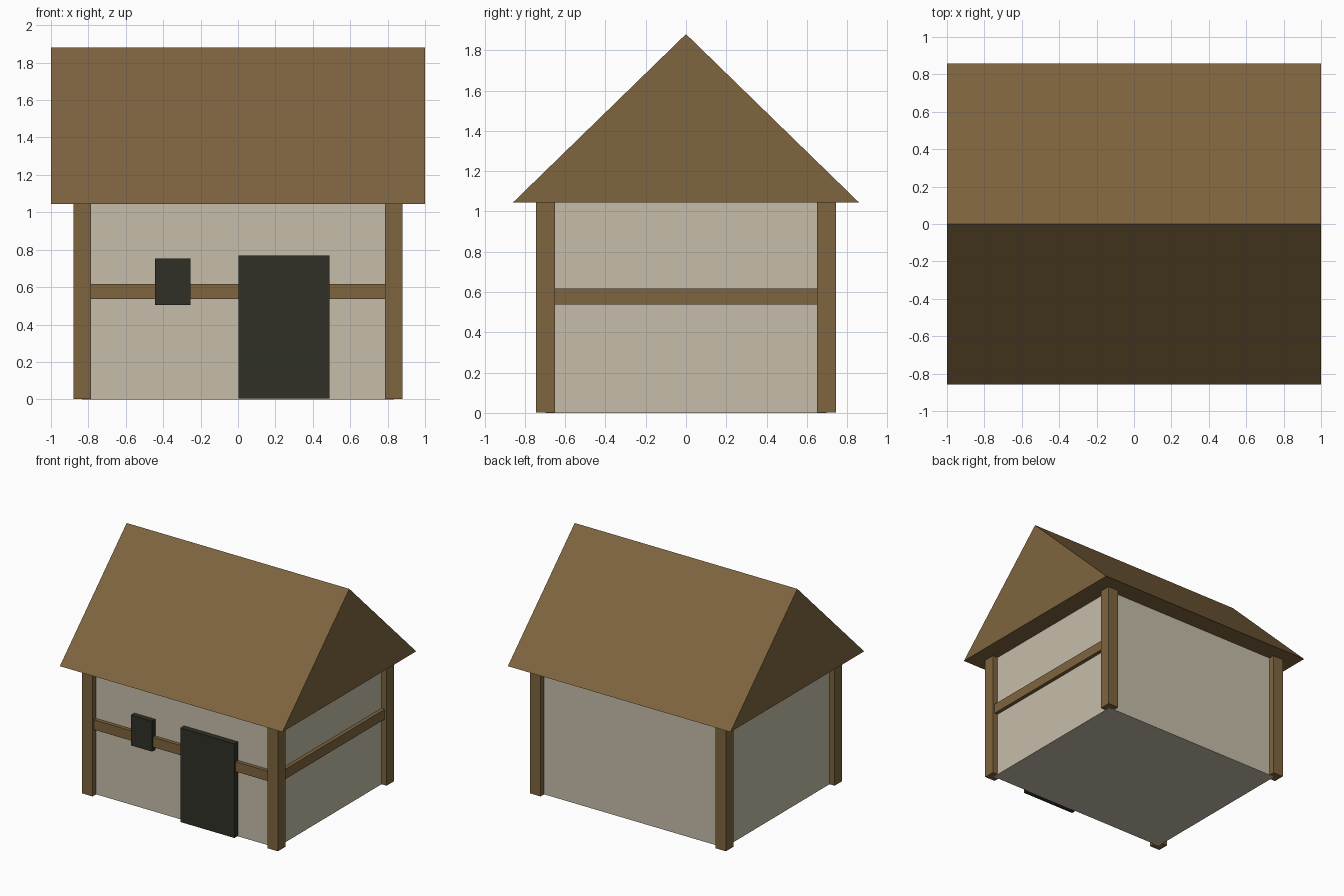
import bpy
import bmesh

if "Cube" in bpy.data.objects:
    bpy.data.objects.remove(bpy.data.objects["Cube"])


def material(name, color):
    m = bpy.data.materials.new(name)
    m.diffuse_color = (*color, 1.0)
    m.use_nodes = True
    m.node_tree.nodes["Principled BSDF"].inputs["Base Color"].default_value = m.diffuse_color
    return m


TIMBER = material("brown timber", (0.21, 0.128, 0.050))
PLASTER = material("pale plaster", (0.565, 0.515, 0.405))
DARK = material("dark green black", (0.030, 0.030, 0.020))


def finish(name, bm, mat):
    bmesh.ops.recalc_face_normals(bm, faces=bm.faces[:])
    mesh = bpy.data.meshes.new(name)
    bm.to_mesh(mesh)
    bm.free()
    mesh.materials.append(mat)
    ob = bpy.data.objects.new(name, mesh)
    bpy.context.collection.objects.link(ob)
    return ob


def box(name, lo, hi, mat):
    """Box between two opposite corners."""
    bm = bmesh.new()
    bmesh.ops.create_cube(bm, size=1.0)
    for v in bm.verts:
        v.co = [(a + b) / 2 + c * (b - a) for a, b, c in zip(lo, hi, v.co)]
    return finish(name, bm, mat)


WX, WY = 0.833, 0.697      # half size of the walls
EAVE, RIDGE = 1.045, 1.88  # roof heights
P = 0.047                  # half width of a post

# Plastered walls
box("walls", (-WX, -WY, 0), (WX, WY, EAVE + 0.005), PLASTER)

# Corner posts, centred on the wall corners
for side, sx in (("left", -1), ("right", 1)):
    for end, sy in (("front", -1), ("back", 1)):
        x, y = sx * WX, sy * WY
        box(f"{end}_{side}_post", (x - P, y - P, 0.001),
            (x + P, y + P, EAVE + 0.005), TIMBER)

# Cross beams on the front and right walls only
box("front_beam", (-WX, -WY - 0.03, 0.537), (WX, -WY + 0.02, 0.617), TIMBER)
box("right_beam", (WX - 0.02, -WY, 0.537), (WX + 0.03, WY, 0.617), TIMBER)

# Door and window slabs
box("door", (0.003, -WY - 0.046, 0.004), (0.488, -WY + 0.02, 0.768), DARK)
box("window", (-0.444, -WY - 0.042, 0.505), (-0.255, -WY + 0.02, 0.752), DARK)

# Solid gable roof: triangle profile extruded along x
bm = bmesh.new()
profile = [bm.verts.new((-1, y, z))
           for y, z in ((-0.858, EAVE), (0.858, EAVE), (0, RIDGE))]
face = bm.faces.new(profile)
ext = bmesh.ops.extrude_face_region(bm, geom=[face])
bmesh.ops.translate(bm, vec=(2, 0, 0),
                    verts=[g for g in ext["geom"] if isinstance(g, bmesh.types.BMVert)])
finish("roof", bm, TIMBER)
